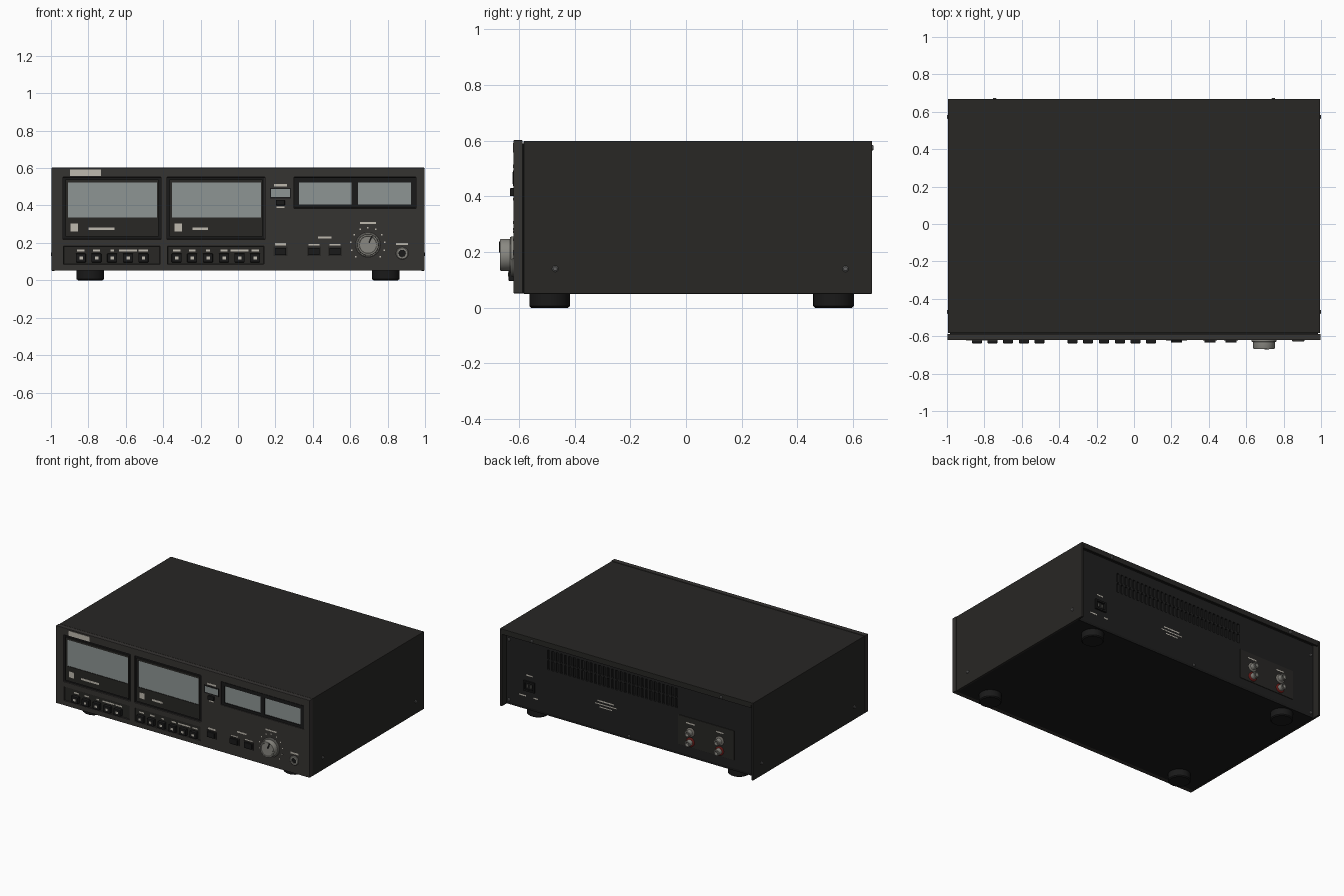
import bpy, bmesh, math
from mathutils import Vector, Matrix

if "Cube" in bpy.data.objects:
    bpy.data.objects.remove(bpy.data.objects["Cube"])

def mat(name, r, g, b):
    m = bpy.data.materials.new(name)
    m.diffuse_color = (r, g, b, 1)
    m.use_nodes = True
    m.node_tree.nodes["Principled BSDF"].inputs["Base Color"].default_value = m.diffuse_color
    return m

PANEL = mat("panel_brown_black", .036, .033, .031)
COVER = mat("cover_black", .021, .020, .018)
DARK = mat("satin_black", .010, .010, .010)
BACK = mat("back_black", .014, .014, .014)
GLASS = mat("grey_glass", .27, .30, .295)
MARK = mat("cream_print", .52, .49, .43)
METAL = mat("satin_metal", .25, .245, .22)
STEEL = mat("screw_steel", .12, .12, .12)
RED = mat("red_plastic", .4, .03, .025)

def finish(name, bm, m, bevel=0):
    bmesh.ops.recalc_face_normals(bm, faces=bm.faces)
    me = bpy.data.meshes.new(name)
    bm.to_mesh(me)
    bm.free()
    ob = bpy.data.objects.new(name, me)
    bpy.context.collection.objects.link(ob)
    if m:
        me.materials.append(m)
    if bevel:
        b = ob.modifiers.new("edge", 'BEVEL')
        b.width, b.segments = bevel, 2
        b.limit_method = 'ANGLE'
    return ob

def boxes(name, items, m, bevel=0):
    """Each item is x0, x1, y0, y1, z0, z1."""
    bm = bmesh.new()
    for a, b, c, d, e, f in items:
        mx = Matrix.Translation(((a+b)/2, (c+d)/2, (e+f)/2)) @ Matrix.Diagonal((b-a, d-c, f-e, 1))
        bmesh.ops.create_cube(bm, size=1, matrix=mx)
    return finish(name, bm, m, bevel)

def cut(ob, items):
    cutter = boxes("cutter", items, None)
    cutter.hide_render = True
    mod = ob.modifiers.new("cut", 'BOOLEAN')
    mod.operation, mod.solver, mod.object = 'DIFFERENCE', 'EXACT', cutter
    bpy.context.view_layer.objects.active = ob
    bpy.ops.object.modifier_apply(modifier=mod.name)
    bpy.data.objects.remove(cutter)

def lathe(name, profile, loc, axis, m, n=32):
    """Turn (radius, height) points about an axis; r = 0 closes the ends."""
    bm = bmesh.new()
    rot = Vector(axis).to_track_quat('Z', 'Y')
    rings = [[bm.verts.new(Vector(loc) + rot @ Vector((r*math.cos(t), r*math.sin(t), h)))
              for t in [2*math.pi*i/n for i in range(n)]] for r, h in profile]
    for a, b in zip(rings, rings[1:]):
        for i in range(n):
            bm.faces.new((a[i], a[(i+1) % n], b[(i+1) % n], b[i]))
    bm.faces.new(rings[0])
    bm.faces.new(rings[-1])
    ob = finish(name, bm, m)
    bpy.ops.object.select_all(action='DESELECT')
    ob.select_set(True)
    bpy.context.view_layer.objects.active = ob
    bpy.ops.object.shade_smooth_by_angle(angle=math.radians(35))
    return ob

F = -.62          # front panel surface
B = .615          # recessed back panel surface

def front(x0, x1, z0, z1, proud=.001, base=F):
    return (x0, x1, base-proud, base+.004, z0, z1)

# wrap-around cover with a rear lip, chassis floor and back
bm = bmesh.new()
pts = [(-.995, .05), (-.995, .6), (.995, .6), (.995, .05),
       (.98, .05), (.98, .585), (-.98, .585), (-.98, .05)]
f = bm.faces.new([bm.verts.new((x, -.583, z)) for x, z in pts])
ext = bmesh.ops.extrude_face_region(bm, geom=[f])
bmesh.ops.translate(bm, vec=(0, 1.251, 0), verts=[v for v in ext["geom"] if isinstance(v, bmesh.types.BMVert)])
finish("cover", bm, COVER, .002)
boxes("cover_rear_lip", [(-.98, .98, .655, .668, .562, .59)], COVER)
boxes("chassis_floor", [(-.98, .98, -.59, B, .052, .068)], DARK)
boxes("front_gap_strip", [(-.985, .985, -.59, -.57, .055, .59)], DARK)
back = boxes("back_panel", [(-.98, .98, B-.02, B, .055, .586)], BACK)
slots = []
for i in range(31):
    x = .65 - i*.0335
    for z in (.378, .452):
        slots.append((x-.009, x+.009, B-.014, B+.02, z, z+.064))
cut(back, slots)

# front panel with pockets for doors, trays and meters
panel = boxes("front_panel", [(-.997, .997, F, -.587, .052, .602)], PANEL)
doors = [-.936, -.380]
pockets = [(x, x+.524, F-.02, F+.016, .219, .551) for x in doors]
pockets += [(x+.004, x+.518, F-.02, F+.010, .086, .182) for x in doors]
pockets += [(.30, .952, F-.02, F+.014, .385, .551)]
cut(panel, pockets)
b = panel.modifiers.new("edge", 'BEVEL')
b.width, b.segments, b.limit_method = .003, 2, 'ANGLE'

# cassette doors
for n, x in enumerate(doors, 1):
    boxes(f"door_{n}_surround", [(x+.001, x+.523, F+.010, F+.018, .22, .55)], DARK)
    door = boxes(f"door_{n}", [(x+.014, x+.51, F+.001, F+.016, .233, .538)], COVER)
    cut(door, [(x+.027, x+.503, F-.02, F+.007, .337, .524)])
    boxes(f"door_{n}_window", [(x+.027, x+.503, F+.005, F+.01, .337, .524)], GLASS)
    w = .139 if n == 1 else .083
    boxes(f"door_{n}_marks", [front(x+.04, x+.08, .262, .303, base=F+.001),
                              front(x+.137, x+.137+w, .268, .282, base=F+.001)], MARK)
    boxes(f"key_tray_{n}", [(x+.006, x+.516, F+.006, F+.014, .088, .18)], COVER)

# transport keys, printed labels and symbols
rows = [([-.84, -.757, -.673, -.588, -.506], [.04, .036, .02, .097, .05]),
        ([-.328, -.245, -.161, -.075, .008, .091], [.04, .036, .02, .036, .097, .04])]
for n, (xs, ws) in enumerate(rows, 1):
    boxes(f"transport_keys_{n}", [(x-.027, x+.027, F-.018, F+.008, .096, .143) for x in xs], DARK, .004)
    boxes(f"transport_symbols_{n}", [front(x-.008, x+.010, .112, .127, .019, F) for x in xs], MARK)
    boxes(f"transport_labels_{n}", [front(x-w/2, x+w/2, .155, .165, .001, F+.006)
                                    for x, w in zip(xs, ws)], MARK)

# level meters
meter = boxes("meter_bezel", [(.302, .95, F+.002, F+.016, .387, .549)], DARK)
wins = [(.326, .608), (.642, .925)]
cut(meter, [(a, c, F-.02, F+.010, .406, .524) for a, c in wins])
boxes("meter_windows", [(a, c, F+.008, F+.012, .406, .524) for a, c in wins], GLASS)

# counter, its reset button and the small push buttons
boxes("counter_frame", [front(.17, .284, .437, .494, .002)], DARK)
boxes("counter_window", [front(.176, .278, .445, .487, .003)], GLASS)
boxes("counter_reset", [(.203, .25, F-.013, F+.01, .401, .43)], DARK, .003)
keys = [.227, .407, .519]
boxes("push_button_bezels", [front(x-.037, x+.037, .129, .18, .003) for x in keys], COVER)
boxes("push_buttons", [(x-.03, x+.03, F-.014, F+.01, .135, .174) for x in keys], DARK, .004)
boxes("panel_labels", [front(.192, .262, .502, .514), front(.206, .248, .386, .394),
                       front(.197, .257, .187, .199), front(.378, .436, .187, .194),
                       front(.490, .548, .187, .194), front(.428, .5, .223, .234),
                       front(.652, .738, .301, .311), front(.846, .91, .188, .2)], MARK)
boxes("name_plate", [front(-.898, -.733, .557, .592, .002)], MARK)

# rotary level knob with scale dots
kx, kz = .695, .19
lathe("knob_skirt", [(.066, -.005), (.066, .008), (.063, .012)], (kx, F, kz), (0, -1, 0), METAL, 48)
lathe("knob", [(.058, .010), (.058, .042), (.055, .049), (.047, .049), (.045, .047)],
      (kx, F, kz), (0, -1, 0), METAL, 48)
pointer = boxes("knob_pointer", [(-.004, .004, -.051, -.045, .012, .052)], DARK)
pointer.location = (kx, F, kz)
pointer.rotation_euler = (0, math.radians(25), 0)
dots = []
for i in range(11):
    a = math.radians(-135 + 27*i)
    x, z = kx + .092*math.sin(a), kz + .092*math.cos(a)
    dots.append(front(x-.004, x+.004, z-.004, z+.004))
boxes("knob_scale_dots", dots, MARK)

# headphone socket
lathe("headphone_ring", [(.033, -.004), (.033, .004), (.029, .008), (.019, .008), (.017, -.003)],
      (.878, F, .144), (0, -1, 0), METAL)
lathe("headphone_hole", [(.018, -.002), (.018, .002)], (.878, F, .144), (0, -1, 0), DARK)

# feet and side screws
for sx in (-1, 1):
    side = "left" if sx < 0 else "right"
    for y, end in ((-.49, "front"), (.53, "back")):
        lathe(f"foot_{end}_{side}", [(.066, 0), (.073, .006), (.073, .054)], (sx*.79, y, 0), (0, 0, 1), DARK, 40)
    for y, end in ((-.47, "front"), (.573, "back")):
        lathe(f"side_screw_{end}_{side}", [(.011, -.003), (.011, .002), (.007, .005)],
              (sx*.995, y, .14), (sx, 0, 0), STEEL, 20)
    # screws on the back panel and the cover lip
    for z, y, x, part in ((.575, .668, .745, "lip"), (.51, B, .96, "upper"), (.085, B, .96, "lower")):
        lathe(f"back_screw_{part}_{side}", [(.010, -.003), (.010, .003), (.006, .006)],
              (sx*x, y, z), (0, 1, 0), STEEL, 20)
lathe("back_screw_middle", [(.010, -.003), (.010, .003), (.006, .006)], (.015, B, .075), (0, 1, 0), STEEL, 20)

# mains inlet
inlet = boxes("mains_inlet", [(.757, .843, B-.01, B+.012, .185, .255)], DARK, 0)
cut(inlet, [(.769, .831, B, B+.03, .197, .243)])
boxes("mains_pins", [(x-.004, x+.004, B-.004, B+.009, .21, .23) for x in (.785, .815)], METAL)

# signal socket plate
boxes("socket_plate", [(-.81, -.37, B-.005, B+.004, .125, .335)], COVER, .002)
for x, s in ((-.47, "input"), (-.70, "output")):
    for z, m, c in ((.235, MARK, "upper"), (.165, RED, "lower")):
        lathe(f"{s}_socket_{c}_collar", [(.031, 0), (.031, .010), (.027, .013)], (x, B, z), (0, 1, 0), m, 24)
        lathe(f"{s}_socket_{c}", [(.022, .008), (.022, .044), (.019, .047), (.013, .047), (.011, .030)],
              (x, B, z), (0, 1, 0), METAL, 24)

def rear(x, z, w, h=.009, y=B):
    return (x-w/2, x+w/2, y-.002, y+.001, z-h/2, z+h/2)

boxes("rear_labels", [rear(.8, .295, .05), rear(.855, .145, .055), rear(.75, .145, .035),
                      rear(.2, .265, .13), rear(.2, .243, .17, .007), rear(.2, .222, .10, .007),
                      rear(-.47, .295, .07, y=B+.004), rear(-.70, .295, .06, y=B+.004)], MARK)
